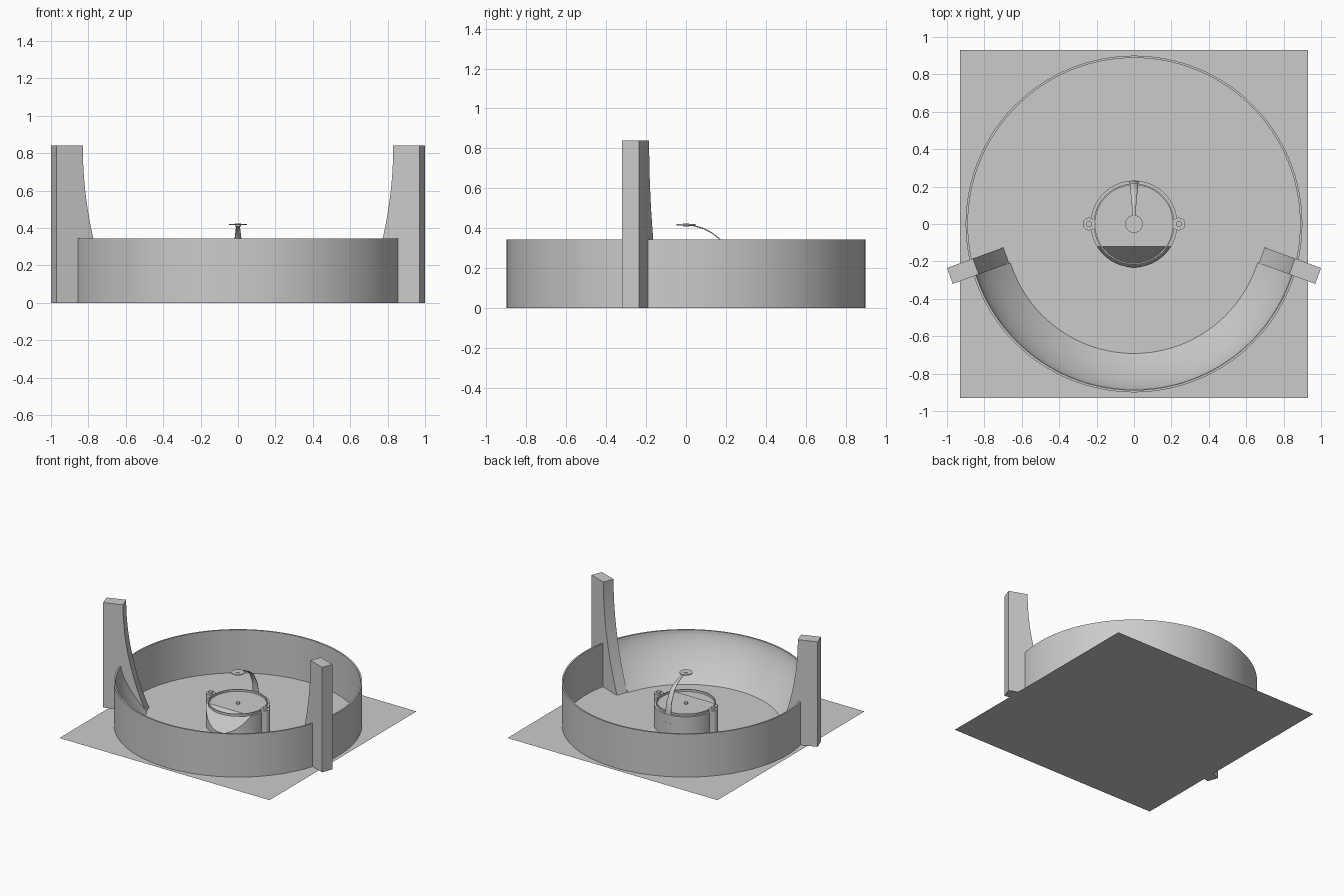
import bpy, bmesh, math
from math import cos, sin, radians
from mathutils import Vector

old = bpy.data.objects.get("Cube")
if old:
    bpy.data.objects.remove(old, do_unlink=True)

grey = bpy.data.materials.new("plain grey")
grey.use_nodes = True
grey.diffuse_color = (0.6, 0.6, 0.6, 1)
grey.node_tree.nodes["Principled BSDF"].inputs["Base Color"].default_value = (0.6, 0.6, 0.6, 1)


def finish(name, bm, smooth=True, recalc=True):
    if recalc:
        bmesh.ops.recalc_face_normals(bm, faces=bm.faces[:])
    mesh = bpy.data.meshes.new(name)
    bm.to_mesh(mesh)
    bm.free()
    mesh.materials.append(grey)
    obj = bpy.data.objects.new(name, mesh)
    bpy.context.collection.objects.link(obj)
    if smooth:
        bpy.ops.object.select_all(action='DESELECT')
        obj.select_set(True)
        bpy.context.view_layer.objects.active = obj
        bpy.ops.object.shade_smooth_by_angle(angle=radians(30))
    return obj


def lathe(name, profile, centre=(0, 0), steps=64):
    """Spin a closed (radius, height) profile around a vertical axis."""
    bm = bmesh.new()
    vs = [bm.verts.new((r, 0, z)) for r, z in profile]
    edges = [bm.edges.new((vs[i - 1], vs[i])) for i in range(len(vs))]
    bmesh.ops.spin(bm, geom=vs + edges, cent=(0, 0, 0), axis=(0, 0, 1),
                   angle=math.tau, steps=steps, use_duplicate=False)
    bmesh.ops.remove_doubles(bm, verts=bm.verts[:], dist=1e-5)
    bmesh.ops.translate(bm, verts=bm.verts[:], vec=(*centre, 0))
    return finish(name, bm)


def tube(r_in, r_out, z0, z1):
    return [(r_in, z0), (r_out, z0), (r_out, z1), (r_in, z1)]


def cylinder(name, radius, z0, z1, centre=(0, 0), segments=32):
    bm = bmesh.new()
    bmesh.ops.create_cone(bm, cap_ends=True, segments=segments,
                          radius1=radius, radius2=radius, depth=z1 - z0)
    bmesh.ops.translate(bm, verts=bm.verts[:], vec=(*centre, (z0 + z1) / 2))
    return finish(name, bm)


# Ground sheet
bm = bmesh.new()
bmesh.ops.create_grid(bm, x_segments=1, y_segments=1, size=0.93)
finish("ground_sheet", bm, smooth=False, recalc=False)

# Round outer wall
lathe("outer_wall", tube(0.888, 0.9, 0, 0.345), steps=128)

# Pillars with a hollow curved inner edge, turned towards the middle
WALL_TOP, PILLAR_TOP = 0.345, 0.84
along = Vector((cos(radians(20)), -sin(radians(20)), 0))
across = Vector((sin(radians(20)), cos(radians(20)), 0))
curve = [(0.872 - 0.172 * (1 - i / 14) ** 2, PILLAR_TOP * i / 14) for i in range(15)]
outline = curve + [(1.02, PILLAR_TOP), (1.02, 0)]
for side, name in ((1, "left_pillar"), (-1, "right_pillar")):
    bm = bmesh.new()
    ring = []
    for r, z in outline:
        p = along * r + across * 0.031
        ring.append(bm.verts.new((p.x * side, p.y, z)))
    face = bm.faces.new(ring)
    ext = bmesh.ops.extrude_face_region(bm, geom=[face])
    new = [g for g in ext["geom"] if isinstance(g, bmesh.types.BMVert)]
    bmesh.ops.translate(bm, verts=new, vec=(across.x * 0.09 * side, across.y * 0.09, 0))
    finish(name, bm)

# Tiled concave bank between the pillars
COLS, ROWS = 140, 18
bm = bmesh.new()
grid = []
for j in range(ROWS + 1):
    t = j / ROWS
    r = 0.887 - 0.195 * (1 - t) ** 1.5
    row = []
    for i in range(COLS + 1):
        a = radians(197.5 + 145 * i / COLS)
        row.append(bm.verts.new((r * cos(a), r * sin(a), 0.34 * t)))
    grid.append(row)
for j in range(ROWS):
    for i in range(COLS):
        bm.faces.new((grid[j][i], grid[j + 1][i], grid[j + 1][i + 1], grid[j][i + 1]))
bmesh.ops.inset_individual(bm, faces=bm.faces[:], thickness=0.001, depth=0.001)
finish("tiled_bank", bm, smooth=False, recalc=False)

# Central drum, its front sliced off by a steep plane
DRUM_TOP = 0.17
bm = bmesh.new()
bmesh.ops.create_cone(bm, cap_ends=True, segments=64, radius1=0.232, radius2=0.232, depth=DRUM_TOP)
bmesh.ops.translate(bm, verts=bm.verts[:], vec=(0, 0, DRUM_TOP / 2))
cut = bmesh.ops.bisect_plane(bm, geom=bm.verts[:] + bm.edges[:] + bm.faces[:],
                             plane_co=(0, -0.12, DRUM_TOP), plane_no=(0, -0.14, 0.11),
                             clear_outer=False)
# Keep the upper disc behind the cut by slicing only the front wedge
bmesh.ops.delete(bm, geom=[f for f in bm.faces
                           if (f.calc_center_median() - Vector((0, -0.12, DRUM_TOP))).dot(
                               Vector((0, -0.14, 0.11))) > 1e-6
                           and f.calc_center_median().y < -0.12], context='FACES')
bmesh.ops.holes_fill(bm, edges=[e for e in bm.edges if e.is_boundary], sides=0)
finish("drum", bm)
lathe("drum_rim", tube(0.208, 0.216, DRUM_TOP - 0.005, DRUM_TOP + 0.015))
cylinder("drum_pin", 0.016, DRUM_TOP, DRUM_TOP + 0.012)

# Posts on either side of the drum
for side, name in ((1, "left"), (-1, "right")):
    spot = (0.24 * side, 0)
    cylinder(name + "_post", 0.034, 0, 0.19, spot)
    cylinder(name + "_post_pin", 0.016, 0.19, 0.205, spot)

# Tapering arm arching from the back of the drum to the middle
path = [(0.228, 0.1, 0.025), (0.226, 0.18, 0.025), (0.213, 0.26, 0.022), (0.17, 0.345, 0.018),
        (0.13, 0.377, 0.014), (0.09, 0.398, 0.011), (0.04, 0.413, 0.007), (0, 0.416, 0.006)]
bm = bmesh.new()
rows = [[bm.verts.new((s * w, y, z)) for s in (-1, 1)] for y, z, w in path]
for a, b in zip(rows, rows[1:]):
    bm.faces.new((a[0], a[1], b[1], b[0]))
arm = finish("arched_arm", bm)
solid = arm.modifiers.new("thickness", 'SOLIDIFY')
solid.thickness = 0.006
solid.offset = 0

# Small disc at the tip of the arm
cylinder("tip_disc", 0.047, 0.415, 0.421)
cylinder("tip_stud", 0.016, 0.409, 0.424)
